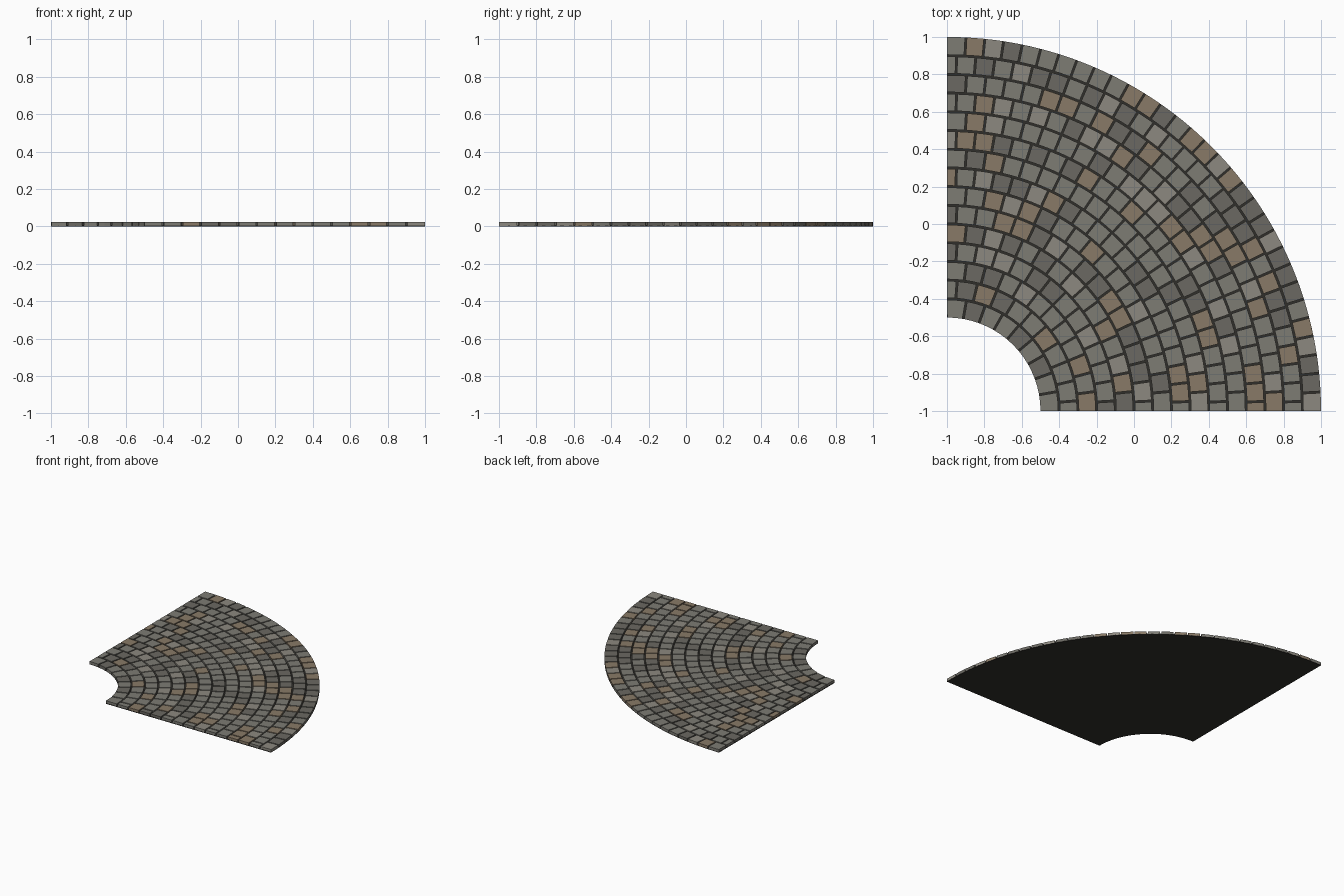
import bpy, math, random

if "Cube" in bpy.data.objects:
    bpy.data.objects.remove(bpy.data.objects["Cube"])
random.seed(7)

CX = CY = -1.0            # centre of the curve
R0, R1, ROW = 0.5, 2.0, 0.1
TOP, BED, GAP = 0.025, 0.006, 0.010
QUARTER = math.pi / 2


def material(name, rgb):
    m = bpy.data.materials.new(name)
    m.diffuse_color = (*rgb, 1)
    m.use_nodes = True
    m.node_tree.nodes["Principled BSDF"].inputs["Base Color"].default_value = m.diffuse_color
    return m


def add_sector(verts, faces, r0, r1, a0, a1, z0, z1, n, pad=0.0):
    """Closed curved block; pad trims each end by a constant width."""
    base = len(verts)
    for i in range(n + 1):
        t = i / n
        for r, z in ((r0, z0), (r1, z0), (r1, z1), (r0, z1)):
            lo, hi = a0 + pad / r, a1 - pad / r
            a = lo + (hi - lo) * t
            verts.append((CX + r * math.cos(a), CY + r * math.sin(a), z))
    for i in range(n):
        p, q = base + 4 * i, base + 4 * i + 4
        for k in range(4):
            j = (k + 1) % 4
            faces.append((p + k, q + k, q + j, p + j))
    faces.append(tuple(base + k for k in range(4)))
    faces.append(tuple(base + 4 * n + k for k in (3, 2, 1, 0)))


def make_object(name, verts, faces, mats, indices=None):
    me = bpy.data.meshes.new(name)
    me.from_pydata(verts, [], faces)
    for m in mats:
        me.materials.append(m)
    if indices:
        me.polygons.foreach_set("material_index", indices)
    me.update()
    ob = bpy.data.objects.new(name, me)
    bpy.context.collection.objects.link(ob)
    return ob


# Dark mortar bed
v, f = [], []
add_sector(v, f, R0, R1, 0, QUARTER, 0, BED, 64)
make_object("mortar_bed", v, f, [material("mortar", (0.03, 0.028, 0.024))])

# Stone colours
stones = [material("stone_grey", (0.205, 0.20, 0.175)),
          material("stone_dark", (0.145, 0.14, 0.122)),
          material("stone_light", (0.265, 0.25, 0.215)),
          material("stone_tan", (0.25, 0.195, 0.135))]

# Concentric rows of cobbles in running bond
rows = round((R1 - R0) / ROW)
for row in range(rows):
    ra = R0 + row * ROW
    rb = ra + ROW
    inner = ra + (GAP / 2 if row else 0)
    outer = rb - (GAP / 2 if row < rows - 1 else 0)
    count = round(QUARTER * (ra + rb) / 2 / ROW)
    step = QUARTER / count
    cuts = [i * step for i in range(count + 1)]
    if row % 2:
        cuts = [0] + [(i + 0.5) * step for i in range(count)] + [QUARTER]
    v, f, idx = [], [], []
    for a0, a1 in zip(cuts, cuts[1:]):
        n = len(f)
        # stones end flush with the straight sides of the bend
        pad = GAP / 2
        add_sector(v, f, inner, outer, a0 - (pad / inner if a0 == 0 else 0) * 0.8,
                   a1 + (pad / outer if a1 == QUARTER else 0) * 0.8,
                   BED - 0.003, TOP, 2, pad)
        shade = random.choices(range(4), (45, 22, 15, 18))[0]
        idx += [shade] * (len(f) - n)
    # keep the ends inside the quarter
    v = [(max(x, -1), max(y, -1), z) for x, y, z in v]
    make_object(f"cobble_row_{row + 1}", v, f, stones, idx)
